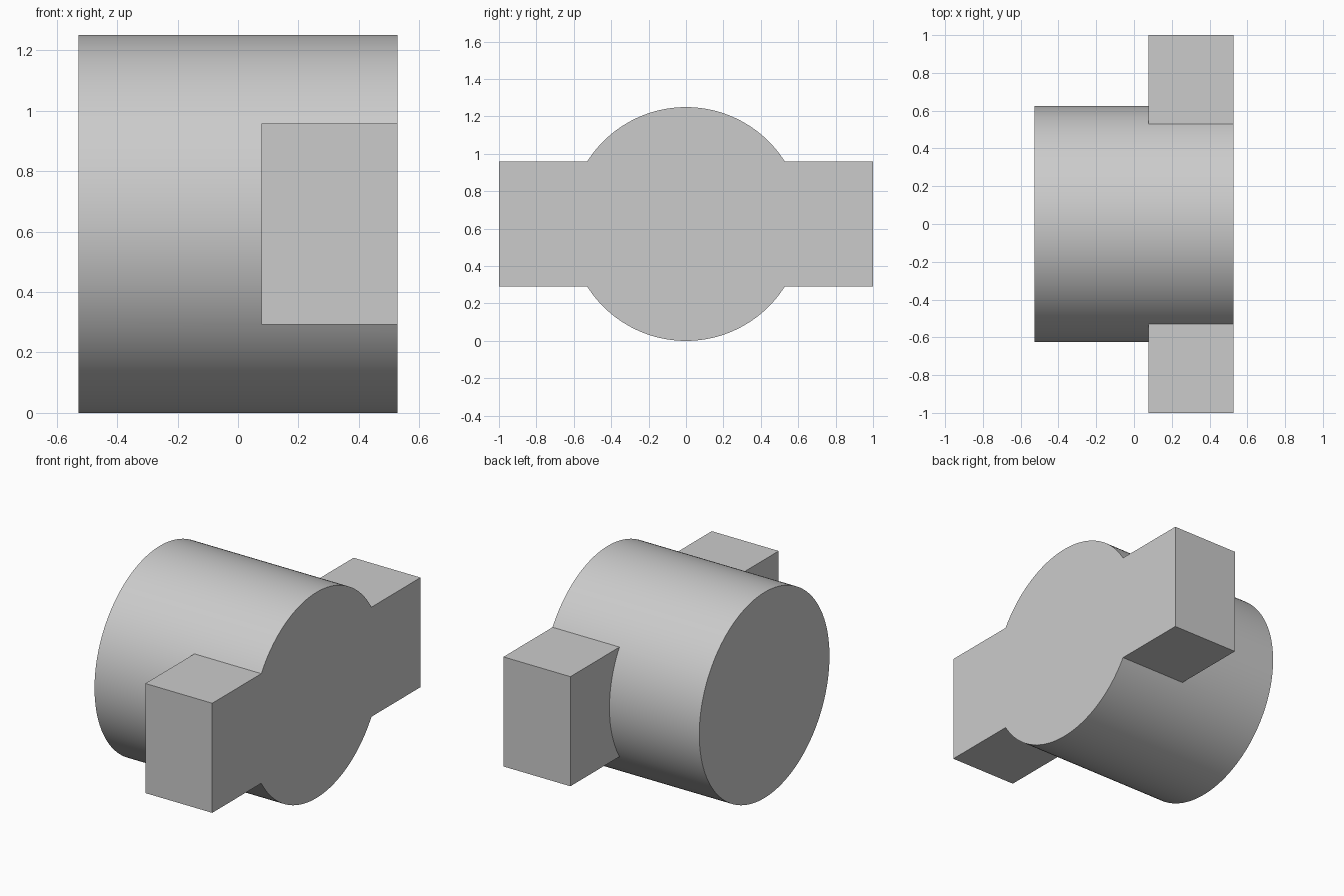
import bpy, bmesh, math

cube = bpy.data.objects.get("Cube")
if cube:
    bpy.data.objects.remove(cube, do_unlink=True)

R = 0.625                      # drum radius, also the height of its axis
X_BACK, X_STEP, X_END = -0.527, 0.077, 0.527
LUG_HALF = 0.333               # half the lug height
LUG_STEPS, OPEN_STEPS = 28, 48

grey = bpy.data.materials.new("plain_grey")
grey.use_nodes = True
colour = (0.6, 0.6, 0.6, 1)
grey.diffuse_color = colour
grey.node_tree.nodes["Principled BSDF"].inputs["Base Color"].default_value = colour

# Angles round the drum, with points exactly on the lug corners
a = math.asin(LUG_HALF / R)
angles = []
for start, end, steps in ((-a, a, LUG_STEPS), (a, math.pi - a, OPEN_STEPS),
                          (math.pi - a, math.pi + a, LUG_STEPS),
                          (math.pi + a, 2 * math.pi - a, OPEN_STEPS)):
    angles += [start + (end - start) * i / steps for i in range(steps)]

# Drum lying along x, with a ring where the lugs begin
bm = bmesh.new()
rings = [[bm.verts.new((x, R * math.cos(t), R + R * math.sin(t))) for t in angles]
         for x in (X_BACK, X_STEP, X_END)]
bm.faces.new(rings[0])
bm.faces.new(rings[2])
n = len(angles)
lug_faces = {1: [], -1: []}
for s in range(2):
    for i in range(n):
        j = (i + 1) % n
        face = bm.faces.new((rings[s][i], rings[s][j], rings[s + 1][j], rings[s + 1][i]))
        middle = face.calc_center_median()
        if s == 1 and abs(middle.z - R) < LUG_HALF:
            lug_faces[1 if middle.y > 0 else -1].append(face)

# Lugs pulled out of the drum wall and flattened at their ends
for side, faces in lug_faces.items():
    result = bmesh.ops.extrude_face_region(bm, geom=faces)
    for v in result["geom"]:
        if isinstance(v, bmesh.types.BMVert):
            v.co.y = side
    bmesh.ops.delete(bm, geom=[f for f in faces if f.is_valid], context="FACES")

# Merge flat areas into single faces
bmesh.ops.recalc_face_normals(bm, faces=bm.faces)
bmesh.ops.dissolve_limit(bm, angle_limit=math.radians(0.3),
                         verts=bm.verts, edges=bm.edges)
bmesh.ops.recalc_face_normals(bm, faces=bm.faces)

mesh = bpy.data.meshes.new("drum_with_lugs")
bm.to_mesh(mesh)
bm.free()
mesh.materials.append(grey)
drum = bpy.data.objects.new("drum_with_lugs", mesh)
bpy.context.collection.objects.link(drum)

bpy.ops.object.select_all(action="DESELECT")
drum.select_set(True)
bpy.context.view_layer.objects.active = drum
bpy.ops.object.shade_smooth_by_angle(angle=math.radians(25))
